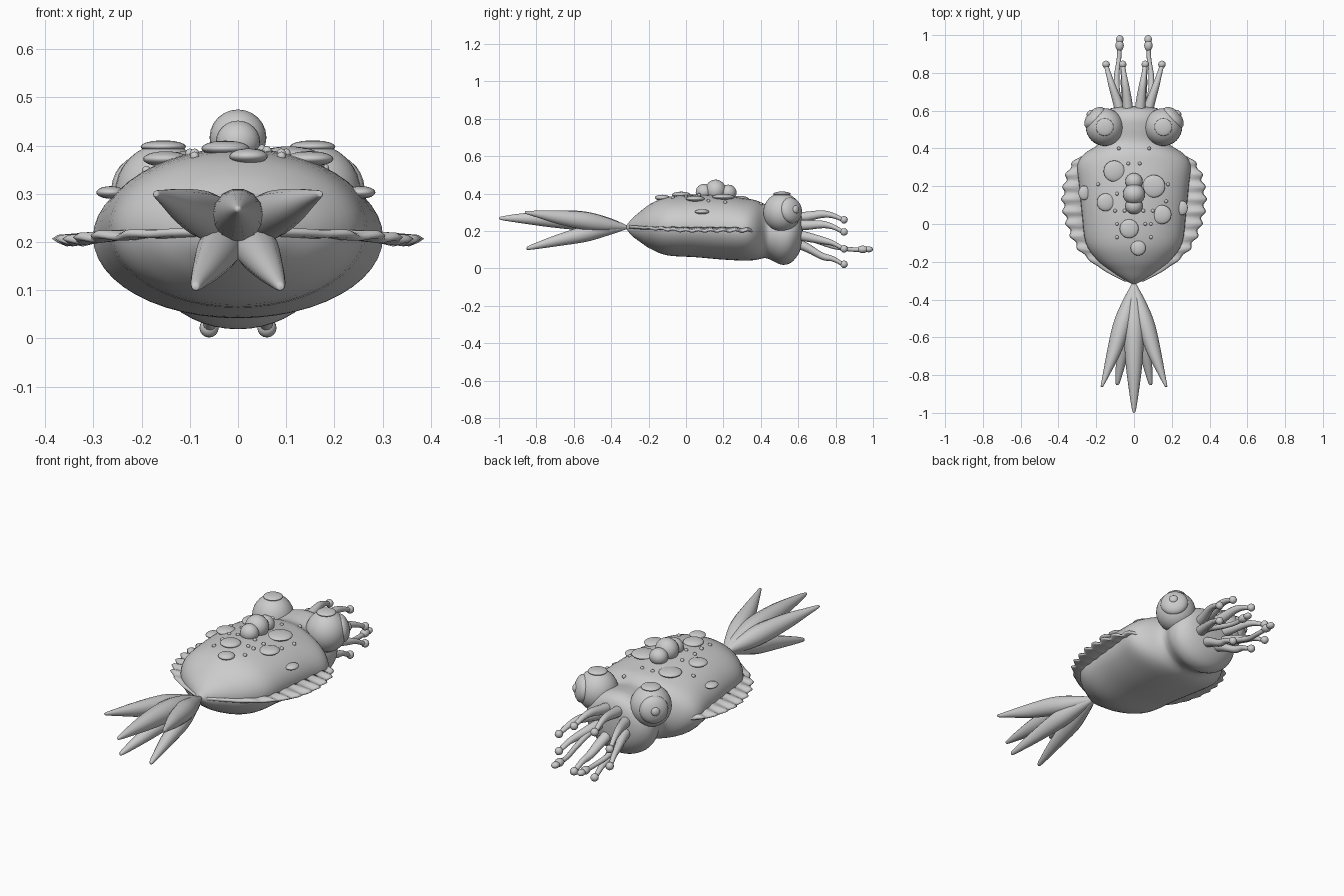
import bpy, bmesh, math
from mathutils import Vector

skin = bpy.data.materials.new("pale_grey_skin")
skin.diffuse_color = (0.6, 0.6, 0.6, 1)


def finish(obj, name):
    obj.name = name
    obj.data.materials.append(skin)
    obj.data.polygons.foreach_set("use_smooth", [True] * len(obj.data.polygons))
    return obj


def ball(name, loc, size, axis=(0, 0, 1), seg=24):
    bpy.ops.mesh.primitive_uv_sphere_add(segments=seg, ring_count=seg // 2, location=loc)
    o = bpy.context.object
    o.scale = size
    o.rotation_euler = Vector(axis).to_track_quat('Z', 'Y').to_euler()
    return finish(o, name)


def spline(pts, n):
    """Smooth resampling through tuples of any length."""
    out = []
    p = [pts[0]] + list(pts) + [pts[-1]]
    for i in range(1, len(p) - 2):
        for k in range(n):
            t = k / n
            out.append([0.5 * (2 * b + (c - a) * t + (2 * a - 5 * b + 4 * c - d) * t * t
                               + (3 * b - a - 3 * c + d) * t ** 3)
                        for a, b, c, d in zip(p[i - 1], p[i], p[i + 1], p[i + 2])])
    return out + [list(pts[-1])]


def loft(name, rings):
    """Skin closed rings of points and cap both ends."""
    bm = bmesh.new()
    vs = [[bm.verts.new(c) for c in r] for r in rings]
    n = len(vs[0])
    for a, b in zip(vs, vs[1:]):
        for i in range(n):
            bm.faces.new((a[i], a[(i + 1) % n], b[(i + 1) % n], b[i]))
    bm.faces.new(vs[0])
    bm.faces.new(vs[-1])
    bmesh.ops.recalc_face_normals(bm, faces=bm.faces)
    me = bpy.data.meshes.new(name)
    bm.to_mesh(me)
    bm.free()
    o = bpy.data.objects.new(name, me)
    bpy.context.collection.objects.link(o)
    return finish(o, name)


def limb(name, pts, n=6, seg=14):
    """Round tube along y through (x, y, z, radius) points."""
    path = spline(pts, n)
    rings = []
    for x, y, z, r in path:
        rings.append([(x + r * math.cos(2 * math.pi * k / seg), y,
                       z + r * math.sin(2 * math.pi * k / seg)) for k in range(seg)])
    return loft(name, rings)


# Mantle and head: y, half width, top z, bottom z
stations = [(-0.32, 0.008, 0.228, 0.212), (-0.29, 0.06, 0.265, 0.175), (-0.25, 0.12, 0.30, 0.145),
            (-0.19, 0.195, 0.345, 0.105), (-0.10, 0.255, 0.382, 0.07), (0.05, 0.275, 0.395, 0.06),
            (0.20, 0.29, 0.39, 0.047), (0.31, 0.30, 0.375, 0.042), (0.37, 0.265, 0.365, 0.045),
            (0.42, 0.19, 0.345, 0.055), (0.455, 0.175, 0.34, 0.045), (0.51, 0.19, 0.345, 0.02),
            (0.56, 0.185, 0.345, 0.03), (0.60, 0.15, 0.325, 0.075), (0.62, 0.09, 0.28, 0.13),
            (0.625, 0.01, 0.21, 0.19)]
body_path = spline(stations, 4)
SEG = 48
loft("body", [[(w * math.cos(2 * math.pi * k / SEG), y,
                (t + b) / 2 + (t - b) / 2 * math.sin(2 * math.pi * k / SEG)) for k in range(SEG)]
              for y, w, t, b in body_path])


def section(y):
    return min(body_path, key=lambda s: abs(s[0] - y))


def surface_z(x, y):
    _, w, t, b = section(y)
    return (t + b) / 2 + (t - b) / 2 * math.sqrt(max(0, 1 - (x / w) ** 2))


# Scalloped side fins: y, outer x
edge = spline([(-0.305, 0.05), (-0.24, 0.17), (-0.16, 0.27), (-0.08, 0.325), (0.0, 0.355),
               (0.09, 0.375), (0.17, 0.375), (0.25, 0.36), (0.31, 0.335), (0.36, 0.285)], 12)
for side in (-1, 1):
    rings = []
    for y, x in edge:
        fade = min(1, max(0, (y + 0.26) / 0.12))
        ripple = math.cos(2 * math.pi * y / 0.066) * fade
        xo = x + 0.009 * ripple
        xi = max(0.01, section(y)[1] - 0.04)
        xi = min(xi, xo - 0.03)
        xm = xo - 0.012
        zo = 0.203 + 0.02 * max(0, -y / 0.3) + 0.004 * ripple
        rings.append([(side * xi, y, 0.226), (side * xm, y, zo + 0.008), (side * xo, y, zo),
                      (side * xm, y, zo - 0.008), (side * xi, y, 0.206)])
    loft("side_fin", rings)

# Tail lobes fanning out from one point
limb("tail_centre_lobe", [(0, -0.31, 0.22, 0.008), (0, -0.42, 0.235, 0.04), (0, -0.56, 0.255, 0.053),
                          (0, -0.74, 0.265, 0.044), (0, -0.90, 0.268, 0.024),
                          (0, -0.985, 0.268, 0.01), (0, -1.0, 0.268, 0.003)])
for s in (-1, 1):
    limb("tail_upper_lobe", [(0, -0.31, 0.22, 0.008), (s * 0.03, -0.42, 0.235, 0.037),
                             (s * 0.062, -0.53, 0.253, 0.049), (s * 0.106, -0.68, 0.273, 0.038),
                             (s * 0.148, -0.8, 0.291, 0.018), (s * 0.168, -0.855, 0.299, 0.008),
                             (s * 0.17, -0.862, 0.3, 0.002)])
    limb("tail_lower_lobe", [(0, -0.31, 0.22, 0.008), (s * 0.018, -0.42, 0.21, 0.036),
                             (s * 0.038, -0.53, 0.187, 0.045), (s * 0.06, -0.68, 0.152, 0.033),
                             (s * 0.08, -0.8, 0.121, 0.018), (s * 0.087, -0.845, 0.109, 0.01),
                             (s * 0.088, -0.852, 0.107, 0.003)])

# Eyes with iris, pupil and upper lid pad
for s in (-1, 1):
    c = Vector((s * 0.155, 0.513, 0.30))
    out = Vector((s * 0.72, 0.68, 0.14)).normalized()
    ball("eye", c, (0.1, 0.1, 0.104), seg=32)
    ball("iris", c + out * 0.072, (0.07, 0.07, 0.04), out)
    ball("pupil", c + out * 0.108, (0.022, 0.022, 0.014), out, 16)
    ball("eyelid_pad", c + Vector((0, 0, 0.098)), (0.047, 0.047, 0.013))

# Eight short arms in a ring, tipped with knobs
for s in (-1, 1):
    for bx, bz, mx, mz, ex, ez in ((0.03, 0.27, 0.045, 0.29, 0.06, 0.26),
                                   (0.07, 0.23, 0.115, 0.235, 0.148, 0.195),
                                   (0.07, 0.18, 0.115, 0.15, 0.148, 0.105),
                                   (0.03, 0.14, 0.05, 0.065, 0.06, 0.022)):
        limb("arm", [(s * bx, 0.58, bz, 0.028), (s * (bx * 0.6 + mx * 0.4), 0.65, bz * 0.6 + mz * 0.4, 0.026),
                     (s * mx, 0.73, mz, 0.02), (s * (mx + ex) / 2, 0.785, (mz + ez) / 2 + 0.008, 0.015),
                     (s * ex, 0.84, ez, 0.012)], 5, 12)
        ball("arm_knob", (s * ex, 0.845, ez), (0.02, 0.02, 0.02), seg=16)
    # Long feeding tentacle with a two-part club
    limb("tentacle", [(s * 0.05, 0.58, 0.19, 0.018), (s * 0.085, 0.68, 0.155, 0.016),
                      (s * 0.092, 0.78, 0.12, 0.014), (s * 0.08, 0.87, 0.103, 0.012),
                      (s * 0.077, 0.94, 0.1, 0.012)], 5, 12)
    ball("tentacle_club", (s * 0.076, 0.945, 0.102), (0.022, 0.03, 0.02), seg=16)
    ball("tentacle_tip", (s * 0.075, 0.977, 0.102), (0.02, 0.023, 0.016), seg=16)

# Flat warts on the back: x, y, radius
for x, y, r in ((-0.105, 0.28, 0.056), (0.105, 0.2, 0.06), (-0.15, 0.115, 0.047),
                (0.148, 0.05, 0.05), (-0.026, -0.025, 0.05), (0.022, -0.127, 0.04)):
    ball("back_wart", (x, y, surface_z(x, y) + 0.004), (r, r, 0.016))
for x, y in ((-0.264, 0.165), (0.255, 0.085)):
    ball("flank_wart", (x, y, 0.303), (0.03, 0.038, 0.013))

# Small pimples
for x, y in ((-0.08, 0.4), (0.08, 0.4), (-0.03, 0.32), (0.03, 0.32), (-0.19, 0.21), (0.18, 0.21),
             (-0.1, 0.07), (0.1, 0.07), (-0.05, 0.07), (0.05, 0.07), (-0.09, 0.0), (0.09, 0.0),
             (0.06, 0.0), (-0.09, -0.07), (0.09, -0.07), (-0.09, 0.16), (0.17, 0.12)):
    ball("pimple", (x, y, surface_z(x, y)), (0.01, 0.01, 0.01), seg=10)

# Round crest bumps
ball("crest_centre", (0, 0.158, 0.417), (0.059, 0.056, 0.058))
ball("crest_front", (0, 0.226, 0.406), (0.046, 0.044, 0.042))
ball("crest_back", (0, 0.096, 0.408), (0.046, 0.044, 0.044))
